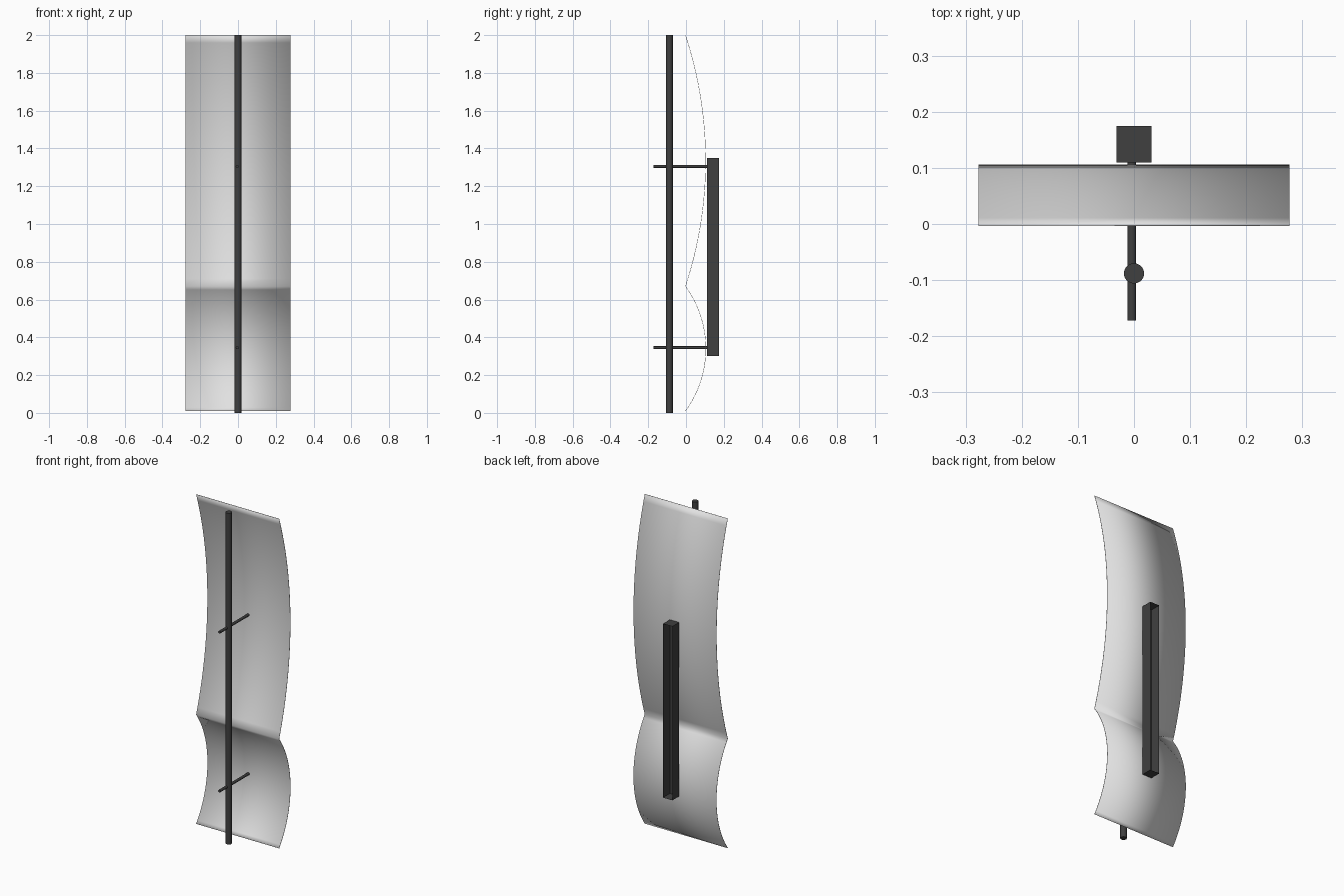
import bpy, bmesh, math
from mathutils import Matrix, Vector

cube = bpy.data.objects.get("Cube")
if cube:
    bpy.data.objects.remove(cube, do_unlink=True)


def make_material(name, value):
    mat = bpy.data.materials.new(name)
    mat.use_nodes = True
    colour = (value, value, value, 1)
    mat.diffuse_color = colour
    mat.node_tree.nodes["Principled BSDF"].inputs["Base Color"].default_value = colour
    return mat


shade_grey = make_material("light grey", 0.75)
metal_dark = make_material("dark grey", 0.05)


def add_object(name, bm, mat, smooth=True):
    bmesh.ops.recalc_face_normals(bm, faces=bm.faces)
    mesh = bpy.data.meshes.new(name)
    bm.to_mesh(mesh)
    bm.free()
    mesh.materials.append(mat)
    obj = bpy.data.objects.new(name, mesh)
    bpy.context.collection.objects.link(obj)
    if smooth:
        bpy.ops.object.select_all(action="DESELECT")
        obj.select_set(True)
        bpy.context.view_layer.objects.active = obj
        bpy.ops.object.shade_smooth_by_angle(angle=math.radians(35))
    return obj


def add_rod(name, start, end, radius):
    start, end = Vector(start), Vector(end)
    axis = end - start
    turn = axis.to_track_quat("Z", "Y").to_matrix().to_4x4()
    bm = bmesh.new()
    bmesh.ops.create_cone(bm, cap_ends=True, segments=32, radius1=radius, radius2=radius,
                          depth=axis.length,
                          matrix=Matrix.Translation((start + end) / 2) @ turn)
    return add_object(name, bm, metal_dark)


def arc(z0, z1, y0, depth, steps=32):
    """Circular arc in the side plane, bulging towards the back."""
    half = (z1 - z0) / 2
    radius = (half * half + depth * depth) / (2 * depth)
    sweep = math.asin(half / radius)
    angles = [sweep * (2 * i / steps - 1) for i in range(steps + 1)]
    return [(y0 + depth - radius * (1 - math.cos(a)), (z0 + z1) / 2 + radius * math.sin(a))
            for a in angles]


# Curved sheet: a short arc below a tall one, meeting in a crease
profile = arc(0.01, 0.67, -0.003, 0.108) + arc(0.67, 2.0, -0.003, 0.107)[1:]
bm = bmesh.new()
rows = [[bm.verts.new((x, y, z)) for x in (-0.277, 0.277)] for y, z in profile]
for a, b in zip(rows, rows[1:]):
    bm.faces.new((a[0], a[1], b[1], b[0]))
sheet = add_object("curved_sheet", bm, shade_grey)
solid = sheet.modifiers.new("thickness", "SOLIDIFY")
solid.thickness = 0.002
solid.offset = 0

# Upright tube in front and the two pins that carry it
add_rod("upright_tube", (0, -0.088, 0), (0, -0.088, 2), 0.018)
for name, z in (("lower_pin", 0.345), ("upper_pin", 1.305)):
    add_rod(name, (-0.004, -0.172, z), (-0.004, 0.118, z), 0.008)

# Mounting channel behind, hollow and open towards the back
bm = bmesh.new()
bmesh.ops.create_cube(bm, size=1, matrix=Matrix.Translation((0, 0.1425, 0.825))
                      @ Matrix.Diagonal((0.062, 0.065, 1.05, 1)))
back = max(bm.faces, key=lambda f: f.calc_center_median().y)
bmesh.ops.inset_individual(bm, faces=[back], thickness=0.005)
bmesh.ops.translate(bm, verts=back.verts, vec=(0, -0.06, 0))
add_object("mounting_channel", bm, metal_dark, smooth=False)
